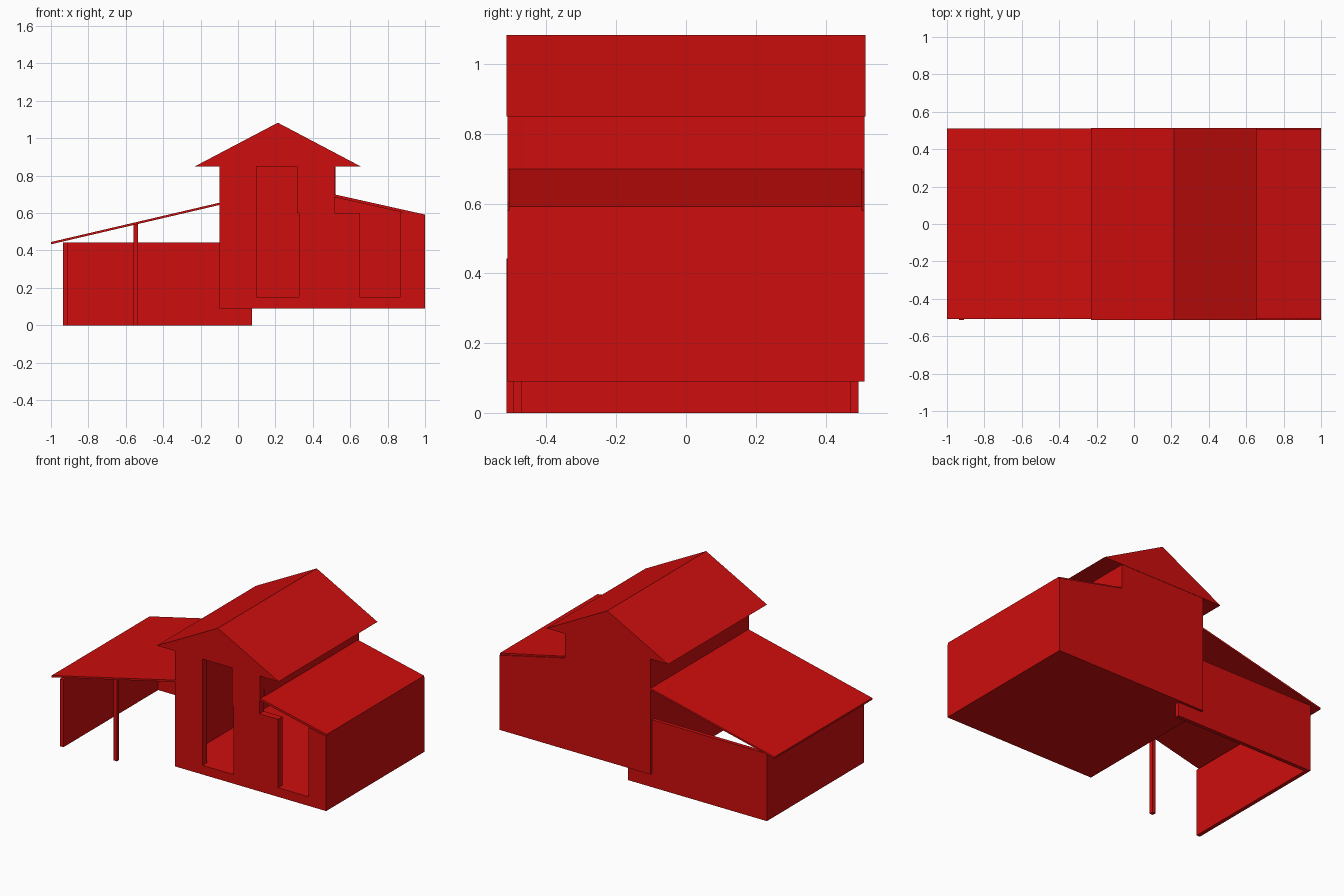
import bpy
import bmesh
from mathutils import Vector

cube = bpy.data.objects.get("Cube")
if cube:
    bpy.data.objects.remove(cube, do_unlink=True)

red = bpy.data.materials.new("barn red")
red.use_nodes = True
colour = (0.62, 0.004, 0.004, 1)
red.diffuse_color = colour
red.node_tree.nodes["Principled BSDF"].inputs["Base Color"].default_value = colour


def extrude(name, outline, y0, y1):
    """Extrude an (x, z) outline from y0 to y1."""
    bm = bmesh.new()
    face = bm.faces.new([bm.verts.new((x, y0, z)) for x, z in outline])
    grown = bmesh.ops.extrude_face_region(bm, geom=[face])["geom"]
    verts = [v for v in grown if isinstance(v, bmesh.types.BMVert)]
    bmesh.ops.translate(bm, verts=verts, vec=Vector((0, y1 - y0, 0)))
    bmesh.ops.recalc_face_normals(bm, faces=bm.faces)
    mesh = bpy.data.meshes.new(name)
    bm.to_mesh(mesh)
    bm.free()
    mesh.materials.append(red)
    obj = bpy.data.objects.new(name, mesh)
    bpy.context.collection.objects.link(obj)
    return obj


def box(name, x0, x1, y0, y1, z0, z1):
    return extrude(name, [(x0, z0), (x1, z0), (x1, z1), (x0, z1)], y0, y1)


# Main dimensions
LEFT, RIGHT, STEP = -0.10, 1.0, 0.52
FLOOR, EAVE = 0.15, 0.85
HALF, WALL = 0.512, 0.045
INNER = HALF - WALL

# House body: slab, walls with door openings, and the side walls
box("floor_slab", LEFT, RIGHT, -HALF, HALF, 0.09, FLOOR)
extrude("front_wall", [
    (LEFT, FLOOR), (0.10, FLOOR), (0.10, EAVE), (LEFT, EAVE)], -HALF, -INNER)
extrude("front_middle_wall", [
    (0.325, FLOOR), (0.65, FLOOR), (0.65, 0.6), (0.515, 0.6), (STEP, EAVE),
    (0.315, EAVE), (0.315, 0.6), (0.325, 0.6)], -HALF, -INNER)
extrude("front_corner_wall", [
    (0.87, FLOOR), (RIGHT, FLOOR), (RIGHT, 0.58), (0.89, 0.603), (0.87, 0.603)],
    -HALF, -INNER)
extrude("back_wall", [
    (LEFT, FLOOR), (RIGHT, FLOOR), (RIGHT, 0.58), (STEP, 0.69),
    (STEP, EAVE), (LEFT, EAVE)], INNER, HALF)
box("tower_side_wall", LEFT, LEFT + WALL, -INNER, INNER, FLOOR, EAVE)
box("wing_side_wall", RIGHT - WALL, RIGHT, -INNER, INNER, FLOOR, 0.582)
box("upper_side_wall", STEP - 0.02, STEP, -INNER, INNER, 0.68, EAVE)

# Roofs
extrude("gable_roof", [(-0.23, EAVE), (0.655, EAVE), (0.213, 1.083)], -0.514, 0.514)
extrude("wing_roof", [(0.515, 0.685), (RIGHT, 0.577), (RIGHT, 0.592), (0.515, 0.7)],
        -0.507, 0.505)
extrude("carport_roof", [(-1.0, 0.433), (LEFT, 0.643), (LEFT, 0.655), (-1.0, 0.445)],
        -0.507, 0.51)

# Carport walls and post
box("carport_side_wall", -0.935, -0.91, -0.514, 0.495, 0, 0.443)
box("carport_back_wall", -0.91, 0.075, 0.47, 0.495, 0, 0.443)
extrude("carport_post", [(-0.56, 0), (-0.535, 0), (-0.535, 0.543), (-0.56, 0.537)],
        -0.495, -0.47)
